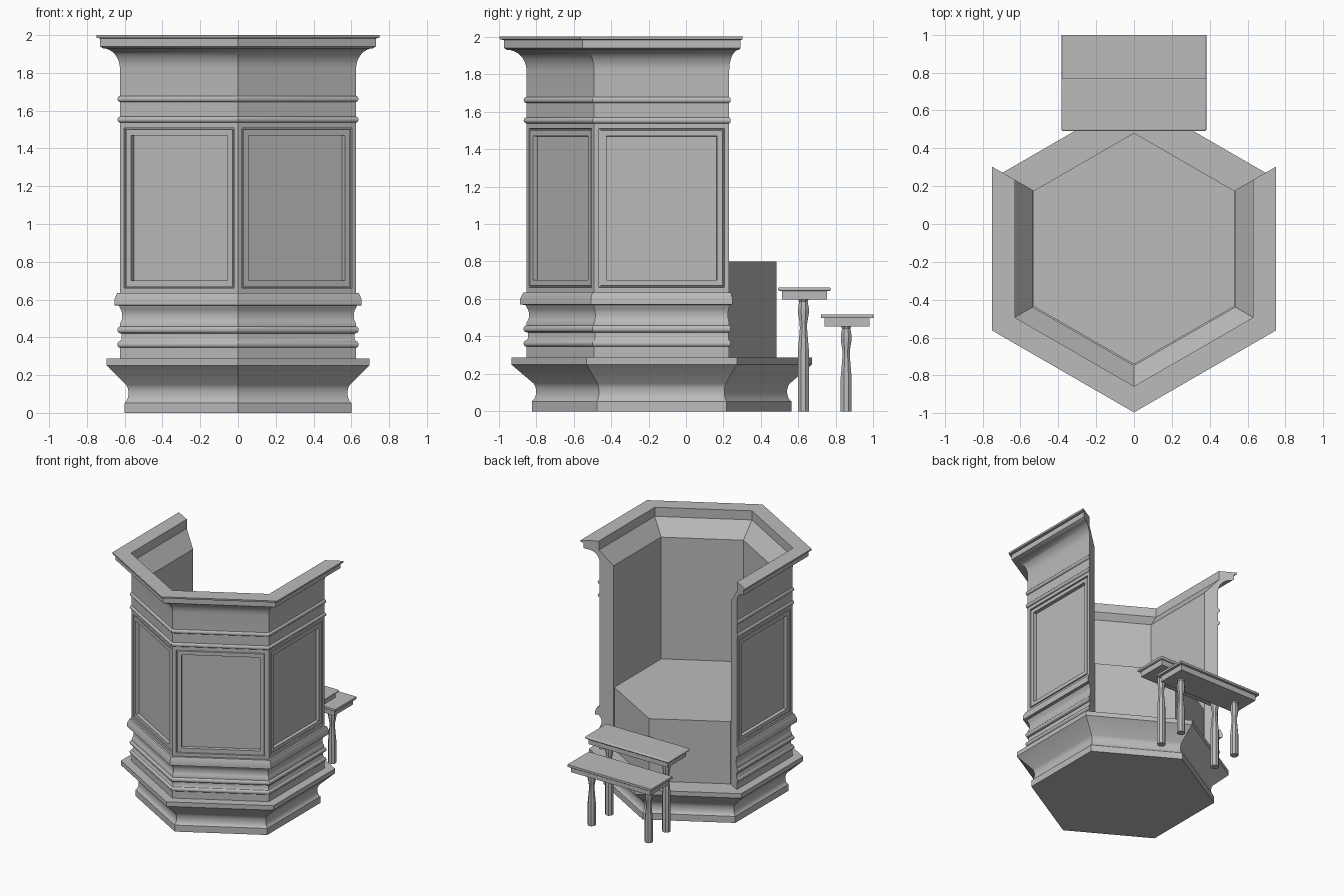
import bpy, bmesh, math
from mathutils import Vector

if "Cube" in bpy.data.objects:
    bpy.data.objects.remove(bpy.data.objects["Cube"], do_unlink=True)

CY = -0.13                      # centre of the hexagon in y
COS30 = math.cos(math.pi / 6)

mat = bpy.data.materials.new("plain grey")
mat.use_nodes = True
grey = (0.5, 0.5, 0.5, 1)
mat.diffuse_color = grey
mat.node_tree.nodes["Principled BSDF"].inputs["Base Color"].default_value = grey


def finish(name, bm, smooth=True):
    me = bpy.data.meshes.new(name)
    bm.to_mesh(me)
    bm.free()
    me.materials.append(mat)
    ob = bpy.data.objects.new(name, me)
    bpy.context.collection.objects.link(ob)
    if smooth:
        bpy.ops.object.select_all(action='DESELECT')
        ob.select_set(True)
        bpy.context.view_layer.objects.active = ob
        bpy.ops.object.shade_smooth_by_angle(angle=math.radians(35))
    return ob


def arc(a, z, ra, rz, start, end, n=6):
    """Points on an ellipse in the (apothem, height) plane."""
    angles = [math.radians(start + (end - start) * i / n) for i in range(n + 1)]
    return [(a + ra * math.cos(t), z + rz * math.sin(t)) for t in angles]


def bead(a, z, h, out):
    return arc(a, z, out, h, -90, 90)


def hex_sweep(profile, corners, closed):
    """Sweep an (apothem, height) profile round the hexagon corners."""
    bm = bmesh.new()
    rings = []
    for k in corners:
        t = math.radians(30 + 60 * k)
        rings.append([bm.verts.new((a / COS30 * math.cos(t),
                                    a / COS30 * math.sin(t) + CY, z))
                      for a, z in profile])
    n = len(profile)
    pairs = list(zip(rings, rings[1:]))
    if not closed:               # full turn, capped above and below
        pairs.append((rings[-1], rings[0]))
        bm.faces.new([r[0] for r in rings])
        bm.faces.new([r[-1] for r in rings])
    else:                        # partial turn, capped at both ends
        bm.faces.new(rings[0])
        bm.faces.new(rings[-1])
    for r, s in pairs:
        for i in range(n if closed else n - 1):
            j = (i + 1) % n
            bm.faces.new((r[i], r[j], s[j], s[i]))
    bmesh.ops.recalc_face_normals(bm, faces=bm.faces)
    return bm


# Hexagonal plinth with hollow moulding
plinth = [(0.60, 0), (0.60, 0.045)]
plinth += arc(0.61, 0.105, 0.03, 0.055, 250, 130)
plinth += [(0.69, 0.245), (0.695, 0.25), (0.695, 0.287)]
finish("plinth", hex_sweep(plinth, range(6), False))

# Raised floor inside the walls
finish("floor_block", hex_sweep([(0.53, 0.28), (0.53, 0.80)], range(6), False), False)

# Four-sided wall with mouldings, cornice and inner lip
wall = [(0.625, 0.28)]
wall += bead(0.625, 0.362, 0.017, 0.014)
wall += [(0.618, 0.39), (0.618, 0.42)]
wall += bead(0.625, 0.44, 0.018, 0.014)
wall += arc(0.635, 0.515, 0.022, 0.045, 240, 120)
wall += [(0.63, 0.568), (0.655, 0.57), (0.655, 0.60), (0.64, 0.634), (0.625, 0.635)]
wall += [(0.625, 1.535)] + bead(0.625, 1.553, 0.016, 0.013)
wall += [(0.625, 1.64)] + bead(0.625, 1.662, 0.016, 0.013)
wall += arc(0.715, 1.82, 0.09, 0.11, 180, 90, 8)
wall += [(0.73, 1.94), (0.73, 1.982), (0.748, 1.986), (0.75, 2.0)]
wall += [(0.63, 2.0), (0.63, 1.925), (0.535, 1.80), (0.535, 0.28)]
bm = hex_sweep(wall, range(2, 7), True)

# Sunken panels with a grooved border on the four outer faces
panels = []
for f in bm.faces:
    c = f.calc_center_median() - Vector((0, CY, 0))
    zs = [v.co.z for v in f.verts]
    if len(zs) == 4 and max(zs) - min(zs) > 0.8 and c.xy.length > 0.6:
        panels.append(f)
for width, depth in ((0.036, 0), (0.003, -0.01), (0.008, 0), (0.003, 0.008),
                     (0.043, 0), (0.002, -0.028)):
    bmesh.ops.inset_individual(bm, faces=panels, thickness=width, depth=depth)
finish("pulpit_wall", bm)


def box(name, size, centre, bevel=0):
    bm = bmesh.new()
    bmesh.ops.create_cube(bm, size=1)
    for v in bm.verts:
        v.co = Vector([v.co[i] * size[i] + centre[i] for i in range(3)])
    ob = finish(name, bm, bevel > 0)
    if bevel:
        mod = ob.modifiers.new("rounded edge", 'BEVEL')
        mod.width = bevel
        mod.segments = 3


def turned_leg(name, x, y, height):
    """Faceted leg: straight foot, narrow neck, swelling and collar."""
    bm = bmesh.new()
    shape = [(0.032, 0), (0.032, height - 0.28), (0.028, height - 0.24),
             (0.021, height - 0.16), (0.022, height - 0.13), (0.031, height - 0.08),
             (0.031, height - 0.05), (0.024, height - 0.015), (0.032, height)]
    rings = []
    for r, z in shape:
        rings.append([bm.verts.new((x + r * math.cos(math.pi * k / 4 + math.pi / 8),
                                    y + r * math.sin(math.pi * k / 4 + math.pi / 8), z))
                      for k in range(8)])
    for a, b in zip(rings, rings[1:]):
        for k in range(8):
            bm.faces.new((a[k], a[(k + 1) % 8], b[(k + 1) % 8], b[k]))
    bm.faces.new(rings[0][::-1])
    bm.faces.new(rings[-1])
    finish(name, bm)


# Two bench steps behind the pulpit
for label, y, top, bevel in (("upper", 0.632, 0.662, 0.008), ("lower", 0.86, 0.518, 0.003)):
    box(label + "_step_top", (0.765, 0.28, 0.02), (0, y, top - 0.01), bevel)
    box(label + "_step_apron", (0.72, 0.24, 0.045), (0, y, top - 0.0425))
    for side, x in (("left", 0.26), ("right", -0.26)):
        turned_leg(f"{label}_step_{side}_leg", x, y - 0.005, top - 0.06)
